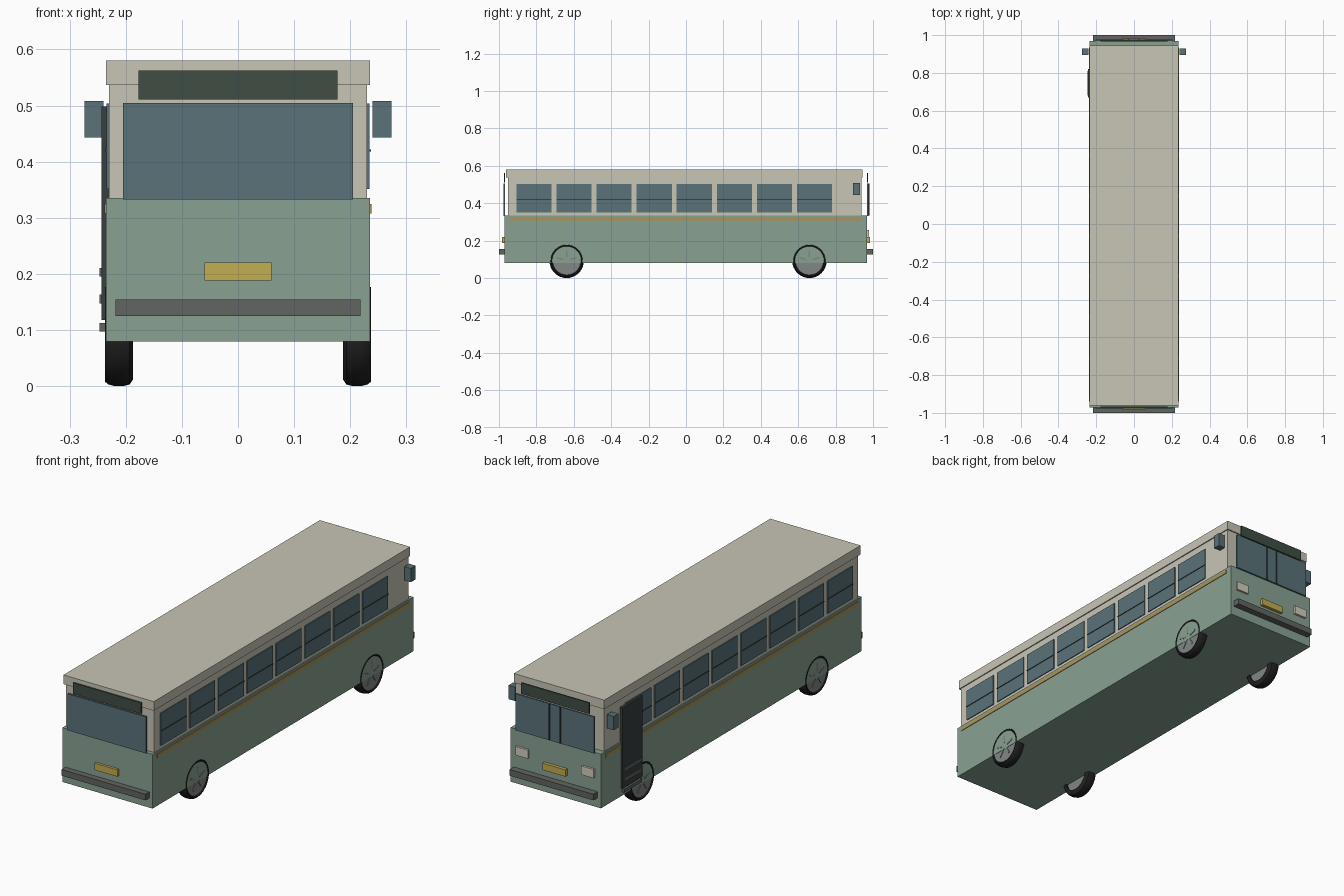
import bpy, math
from mathutils import Matrix

if "Cube" in bpy.data.objects:
    bpy.data.objects.remove(bpy.data.objects["Cube"])


def mat(name, r, g, b):
    m = bpy.data.materials.new(name)
    m.diffuse_color = (r, g, b, 1)
    m.use_nodes = True
    m.node_tree.nodes["Principled BSDF"].inputs["Base Color"].default_value = m.diffuse_color
    return m


GREEN = mat("green_paint", 0.25, 0.36, 0.29)
CREAM = mat("cream_paint", 0.58, 0.56, 0.47)
GLASS = mat("glass", 0.10, 0.17, 0.19)
DARK = mat("dark_panel", 0.04, 0.05, 0.05)
SIGN = mat("sign_panel", 0.05, 0.075, 0.06)
GOLD = mat("gold_trim", 0.42, 0.30, 0.09)
PLATE = mat("plate_yellow", 0.55, 0.42, 0.08)
METAL = mat("bumper_metal", 0.12, 0.13, 0.12)
LAMP = mat("lamp", 0.65, 0.62, 0.52)
RUBBER = mat("rubber", 0.015, 0.015, 0.015)
RIM = mat("rim", 0.22, 0.24, 0.23)


def box(name, x, y, z, material):
    """Box from (min, max) ranges on each axis."""
    lo, hi = zip(sorted(x), sorted(y), sorted(z))
    bpy.ops.mesh.primitive_cube_add(size=1, location=[(a + b) / 2 for a, b in zip(lo, hi)])
    ob = bpy.context.object
    ob.name = name
    ob.data.transform(Matrix.Diagonal([b - a for a, b in zip(lo, hi)] + [1]))
    ob.data.materials.append(material)
    return ob


def wheel(side, y):
    """Rounded tyre, rim disc and spokes; side is +1 or -1."""
    cz, n = 0.092, 32
    # tyre profile: (offset along axle, radius), outer face last
    prof = [(0.187, 0.066), (0.187, 0.080), (0.193, 0.089), (0.205, 0.092),
            (0.219, 0.092), (0.231, 0.089), (0.237, 0.084), (0.237, 0.080), (0.231, 0.074)]
    verts, faces, k = [], [], len(prof)
    for i in range(n):
        a = 2 * math.pi * i / n
        verts += [(side * x, y + r * math.cos(a), cz + r * math.sin(a)) for x, r in prof]
        for j in range(k):
            i2, j2 = (i + 1) % n, (j + 1) % k
            f = (i * k + j, i2 * k + j, i2 * k + j2, i * k + j2)
            faces.append(f if side < 0 else f[::-1])
    me = bpy.data.meshes.new("tyre")
    me.from_pydata(verts, [], faces)
    me.materials.append(RUBBER)
    tyre = bpy.data.objects.new("tyre", me)
    bpy.context.collection.objects.link(tyre)
    bpy.ops.object.select_all(action='DESELECT')
    tyre.select_set(True)
    bpy.context.view_layer.objects.active = tyre
    bpy.ops.object.shade_smooth_by_angle(angle=math.radians(40))
    # rim disc
    bpy.ops.mesh.primitive_cylinder_add(vertices=n, radius=0.075, depth=0.036,
                                        location=(side * 0.2155, y, cz),
                                        rotation=(0, math.pi / 2, 0))
    rim = bpy.context.object
    rim.name = "wheel_rim"
    rim.data.materials.append(RIM)
    # spokes
    for i in range(5):
        s = box("wheel_spoke", (-0.003, 0.003), (-0.004, 0.004), (0.018, 0.055), RIM)
        a = 2 * math.pi * i / 5
        s.data.transform(Matrix.Translation(s.location))
        s.location = (side * 0.2335, y, cz)
        s.rotation_euler = (a, 0, 0)


# body shell
box("lower_body", (-0.235, 0.235), (-0.971, 0.968), (0.08, 0.335), GREEN)
box("upper_body", (-0.23, 0.23), (-0.952, 0.938), (0.33, 0.54), CREAM)
box("roof", (-0.235, 0.235), (-0.962, 0.944), (0.537, 0.58), CREAM)

# both sides: windows, trim, mirrors, wheels
for s in (-1, 1):
    for i in range(8):
        y = -0.813 + i * 0.2143
        box("side_window", (s * 0.225, s * 0.2345), (y - 0.094, y + 0.094), (0.351, 0.504), GLASS)
        box("window_bar", (s * 0.23, s * 0.237), (y - 0.094, y + 0.094), (0.418, 0.422), DARK)
    box("side_trim", (s * 0.23, s * 0.238), (-0.94, 0.935), (0.308, 0.325), GOLD)
    box("side_mirror", (s * 0.24, s * 0.274), (0.894, 0.929), (0.443, 0.508), GLASS)
    for y in (-0.638, 0.66):
        wheel(s, y)

# both ends: glass, sign, plate, bumper
for e in (-1, 1):
    box("end_windscreen", (-0.205, 0.205), (e * 0.968, e * 0.976), (0.333, 0.505), GLASS)
    box("end_sign", (-0.177, 0.177), (e * 0.967, e * 0.974), (0.511, 0.563), SIGN)
    box("end_plate", (-0.06, 0.06), (e * 0.965, e * 0.983), (0.188, 0.22), PLATE)
    box("bumper", (-0.218, 0.218), (e * 0.967, e * 1.0), (0.125, 0.154), METAL)

# driving end: headlights and windscreen posts
for s in (-1, 1):
    box("headlight", (s * 0.139, s * 0.204), (0.965, 0.978), (0.217, 0.258), LAMP)
    box("windscreen_post", (s * 0.025, s * 0.032), (0.97, 0.98), (0.335, 0.505), DARK)

# entrance door and steps
box("door", (-0.243, -0.228), (0.67, 0.82), (0.118, 0.498), DARK)
for z in (0.105, 0.155, 0.203):
    box("door_step", (-0.247, -0.23), (0.68, 0.81), (z - 0.008, z + 0.008), METAL)
